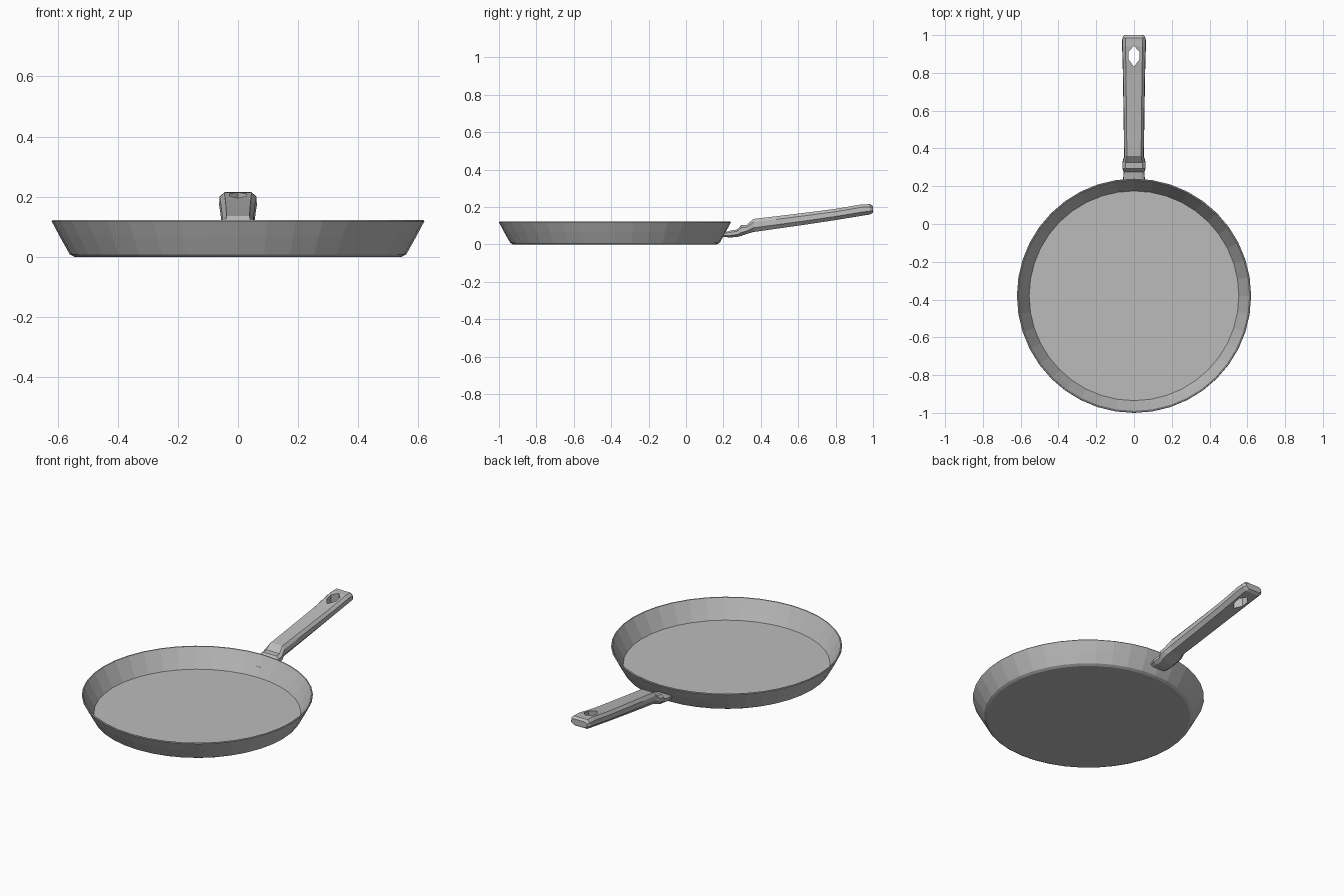
import bpy, bmesh, math
from mathutils import Vector

if "Cube" in bpy.data.objects:
    bpy.data.objects.remove(bpy.data.objects["Cube"])

grey = bpy.data.materials.new("plain grey")
grey.diffuse_color = (0.5, 0.5, 0.5, 1)
grey.use_nodes = True
grey.node_tree.nodes["Principled BSDF"].inputs["Base Color"].default_value = grey.diffuse_color


def finish(name, bm):
    bmesh.ops.recalc_face_normals(bm, faces=bm.faces)
    me = bpy.data.meshes.new(name)
    bm.to_mesh(me)
    bm.free()
    me.materials.append(grey)
    ob = bpy.data.objects.new(name, me)
    bpy.context.collection.objects.link(ob)
    return ob


def loft(name, rings):
    """Skin a list of closed rings of points and cap both ends."""
    bm = bmesh.new()
    loops = [[bm.verts.new(p) for p in r] for r in rings]
    n = len(loops[0])
    for a, b in zip(loops, loops[1:]):
        for i in range(n):
            j = (i + 1) % n
            bm.faces.new((a[i], a[j], b[j], b[i]))
    bm.faces.new(loops[0])
    bm.faces.new(loops[-1])
    return finish(name, bm)


# Pan body: thin flared wall with flat floor, (radius, height) profile
CY, SIDES = -0.38, 40
profile = [(0.545, 0.0), (0.56, 0.008), (0.592, 0.065), (0.62, 0.118), (0.617, 0.122),
           (0.612, 0.121), (0.583, 0.065), (0.555, 0.012)]
loft("pan_body", [[(r * math.cos(2 * math.pi * i / SIDES),
                    CY + r * math.sin(2 * math.pi * i / SIDES), z)
                   for i in range(SIDES)] for r, z in profile])

# Handle: octagonal sections (y, bottom z, top z, half width), rising to the back
stations = [(0.200, 0.040, 0.062, 0.050), (0.235, 0.037, 0.073, 0.058),
            (0.275, 0.040, 0.080, 0.055), (0.295, 0.045, 0.103, 0.062),
            (0.325, 0.056, 0.105, 0.062), (0.360, 0.066, 0.136, 0.052),
            (0.480, 0.083, 0.150, 0.054), (0.620, 0.103, 0.167, 0.056),
            (0.800, 0.130, 0.190, 0.059), (0.940, 0.153, 0.214, 0.063),
            (0.985, 0.160, 0.215, 0.062), (1.000, 0.170, 0.205, 0.052)]


def section(y, zb, zt, w):
    h = zt - zb
    half = [(0.68 * w, zb), (w, zb + 0.32 * h), (w * 0.97, zt - 0.25 * h), (0.72 * w, zt)]
    return [(x, y, z) for x, z in half] + [(-x, y, z) for x, z in reversed(half)]


handle = loft("handle", [section(*s) for s in stations])

# Hanging hole near the end of the handle
outline = [(0, 0.832), (0.029, 0.872), (0.029, 0.912), (0, 0.943),
           (-0.029, 0.912), (-0.029, 0.872)]
cutter = loft("hole_cutter", [[(x, y, z) for x, y in outline] for z in (0.0, 0.4)])
cutter.hide_render = True
cutter.hide_set(True)
mod = handle.modifiers.new("hole", 'BOOLEAN')
mod.operation = 'DIFFERENCE'
mod.solver = 'EXACT'
mod.object = cutter
